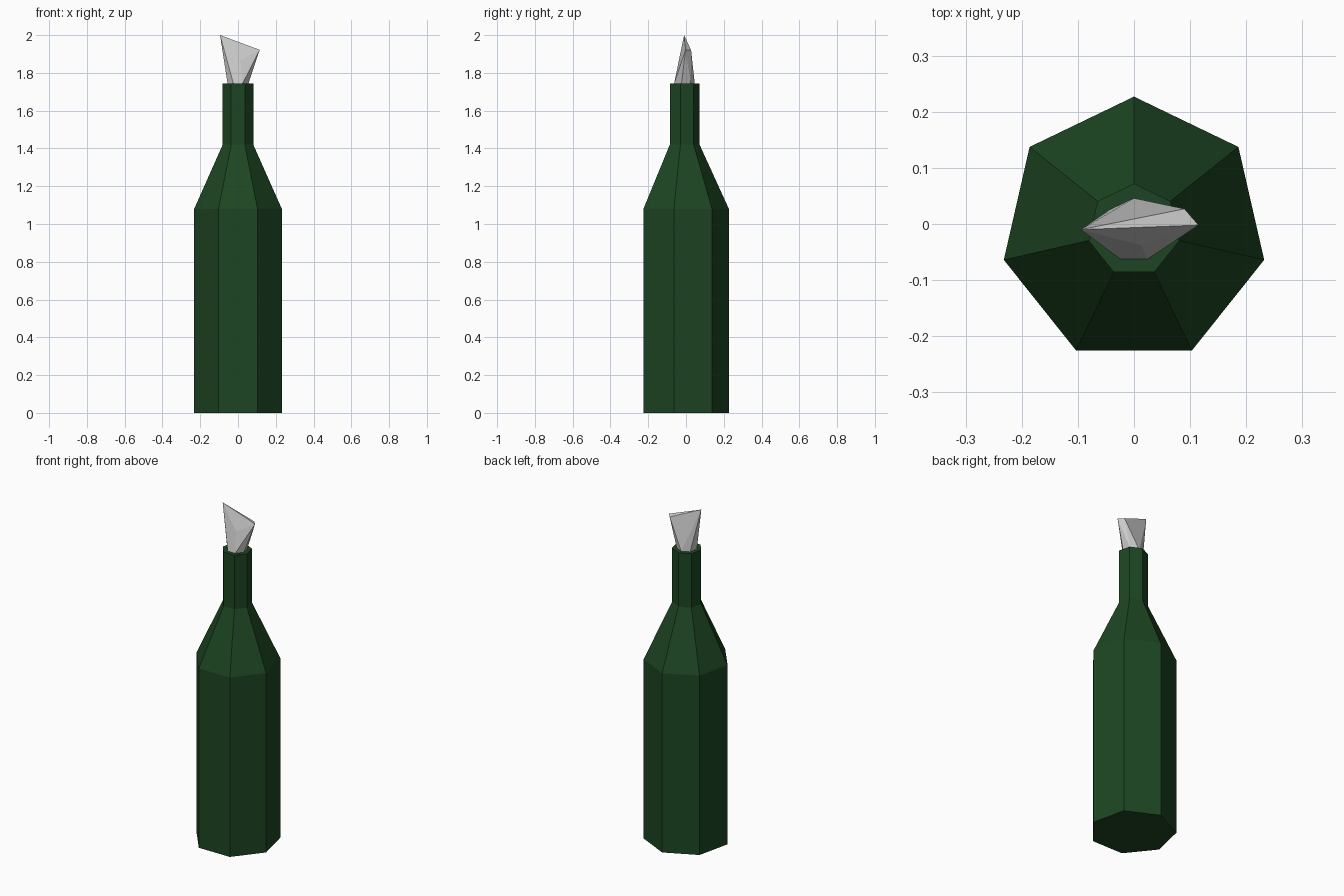
import bpy, bmesh, math

if "Cube" in bpy.data.objects:
    bpy.data.objects.remove(bpy.data.objects["Cube"])

SIDES = 7
CY = -0.011


def ring(bm, r, z):
    pts = []
    for k in range(SIDES):
        a = math.pi / 2 + k * 2 * math.pi / SIDES
        pts.append(bm.verts.new((r * math.cos(a), CY + r * math.sin(a), z)))
    return pts


def finish(bm, name, color=None):
    bmesh.ops.recalc_face_normals(bm, faces=bm.faces)
    me = bpy.data.meshes.new(name)
    bm.to_mesh(me)
    bm.free()
    ob = bpy.data.objects.new(name, me)
    bpy.context.collection.objects.link(ob)
    if color:
        mat = bpy.data.materials.new(name + "_material")
        mat.diffuse_color = color
        mat.use_nodes = True
        mat.node_tree.nodes["Principled BSDF"].inputs["Base Color"].default_value = mat.diffuse_color
        me.materials.append(mat)
    return ob


# Bottle: seven-sided body, shoulder and neck
bm = bmesh.new()
profile = [(0.238, 0.0), (0.238, 1.08), (0.083, 1.42), (0.083, 1.745)]
rings = [ring(bm, r, z) for r, z in profile]
for lo, hi in zip(rings, rings[1:]):
    for i in range(SIDES):
        j = (i + 1) % SIDES
        bm.faces.new((lo[i], lo[j], hi[j], hi[i]))
bm.faces.new(rings[0])
bm.faces.new(rings[-1])
finish(bm, "bottle", (0.012, 0.06, 0.016, 1))

# Rag stuffed in the neck: seven-sided base flaring to a flattened, slanted tip
bm = bmesh.new()
ring(bm, 0.057, 1.745)
for p in [(-0.095, -0.01, 2.0), (0.115, -0.002, 1.922),
          (0.09, 0.027, 1.92), (0.013, -0.038, 1.865)]:
    bm.verts.new(p)
bmesh.ops.convex_hull(bm, input=bm.verts)
finish(bm, "rag")
